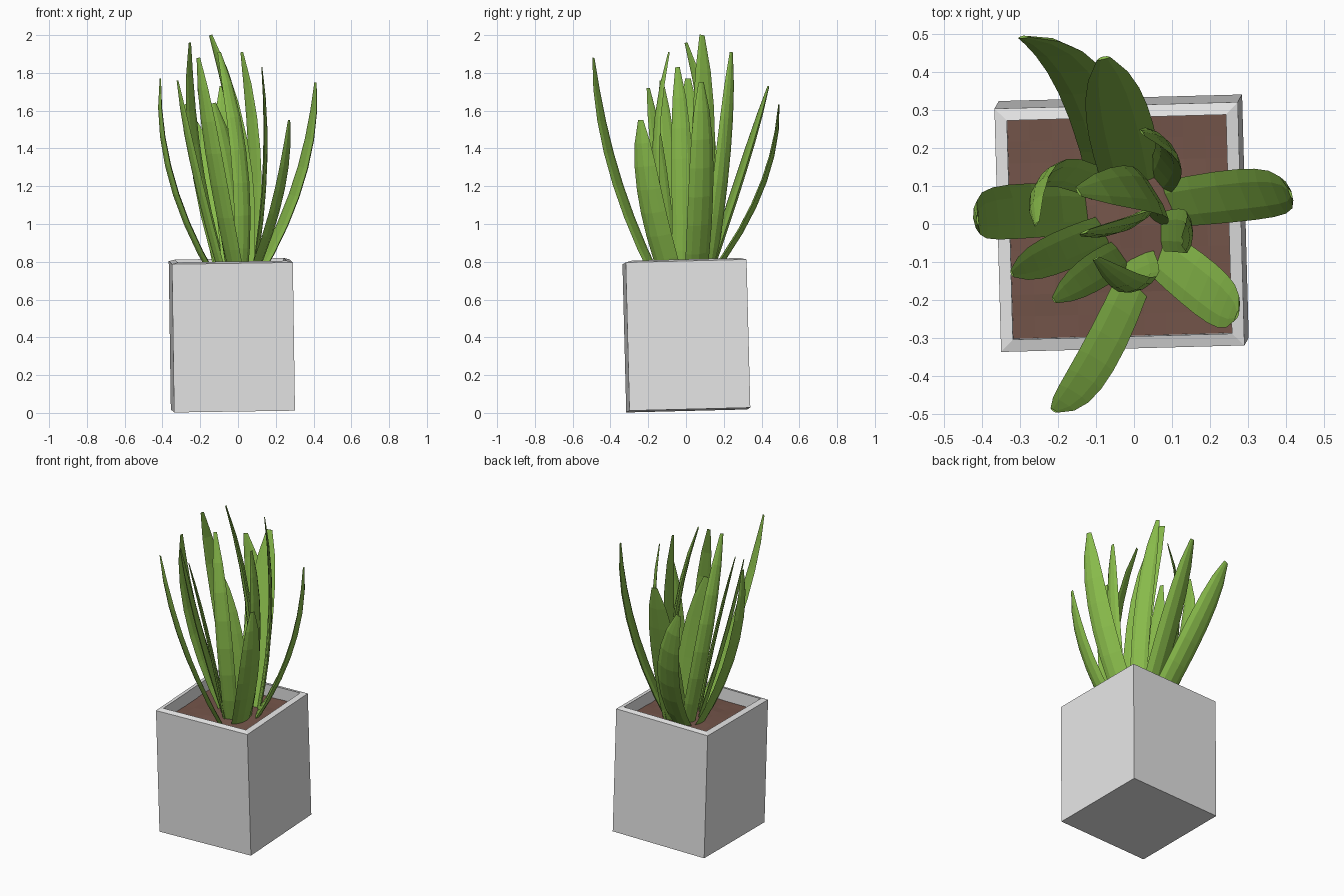
import bpy, bmesh, math, random
from mathutils import Vector, Matrix, Euler

random.seed(4)
if "Cube" in bpy.data.objects:
    bpy.data.objects.remove(bpy.data.objects["Cube"], do_unlink=True)


def material(name, rgb):
    mat = bpy.data.materials.new(name)
    mat.use_nodes = True
    colour = (*rgb, 1)
    mat.diffuse_color = colour
    shader = next(n for n in mat.node_tree.nodes if n.type == 'BSDF_PRINCIPLED')
    shader.inputs["Base Color"].default_value = colour
    return mat


def finish(bm, name, mat):
    bmesh.ops.recalc_face_normals(bm, faces=bm.faces)
    mesh = bpy.data.meshes.new(name)
    bm.to_mesh(mesh)
    bm.free()
    mesh.materials.append(mat)
    obj = bpy.data.objects.new(name, mesh)
    bpy.context.collection.objects.link(obj)
    return obj


grey = material("pale grey concrete", (0.79, 0.79, 0.79))
brown = material("brown soil", (0.175, 0.09, 0.068))
green = material("leaf green", (0.25, 0.5, 0.07))

# Slightly tilted frame shared by pot and soil, origin at the pot's underside
SIZE, HEIGHT, WALL = 0.64, 0.785, 0.032
tilt = Matrix.Translation((-0.027, 0.012, 0.015)) @ Euler((0.025, -0.015, 0.027)).to_matrix().to_4x4()

# Pot: a box with a sloped rim and a hollow top
bm = bmesh.new()
bmesh.ops.create_cube(bm, size=1)
bmesh.ops.scale(bm, vec=(SIZE, SIZE, HEIGHT), verts=bm.verts)
bmesh.ops.translate(bm, vec=(0, 0, HEIGHT / 2), verts=bm.verts)
top = max(bm.faces, key=lambda f: f.calc_center_median().z)
bmesh.ops.inset_region(bm, faces=[top], thickness=WALL, use_even_offset=True)
bmesh.ops.translate(bm, vec=(0, 0, 0.009), verts=top.verts)
inner = bmesh.ops.extrude_face_region(bm, geom=[top])
bmesh.ops.delete(bm, geom=[top], context='FACES_ONLY')
bmesh.ops.translate(bm, vec=(0, 0, -0.12),
                    verts=[g for g in inner["geom"] if isinstance(g, bmesh.types.BMVert)])
finish(bm, "pot", grey).matrix_world = tilt

# Soil: an uneven sheet with a low mound round the plant
bm = bmesh.new()
bmesh.ops.create_grid(bm, x_segments=10, y_segments=10, size=SIZE / 2 - WALL)
for v in bm.verts:
    mound = 0.02 * max(0, 1 - v.co.length / 0.22)
    v.co.z = HEIGHT - 0.07 + mound + random.uniform(-0.002, 0.002)
finish(bm, "soil", brown).matrix_world = tilt

# Leaf cross-section: rounded outside, nearly flat inside (side, outward)
SECTION = [(-1, 0), (-0.6, 0.22), (0, 0.32), (0.6, 0.22), (1, 0), (0.5, -0.1), (-0.5, -0.1)]
ROOT, RINGS = 0.7, 7


def leaf(name, base, middle, tip, width, yaw=None):
    """Tapered blade along a curve through base, middle and tip."""
    a, c = Vector((*base, ROOT)), Vector(tip)
    b = Vector((*middle, (ROOT + c.z) / 2))
    if yaw is None:
        yaw = math.atan2(c.y - a.y, c.x - a.x)
    else:
        yaw = math.radians(yaw)
    facing = Vector((math.cos(yaw), math.sin(yaw), 0))
    bm = bmesh.new()
    rings = []
    for i in range(RINGS + 1):
        t = i / RINGS
        p = a * (2 * t - 1) * (t - 1) + b * 4 * t * (1 - t) + c * t * (2 * t - 1)
        d = (a * (4 * t - 3) + b * (4 - 8 * t) + c * (4 * t - 1)).normalized()
        out = (facing - d * facing.dot(d)).normalized()
        side = d.cross(out)
        # widest below the middle, narrowing to a blunt point
        half = width / 2 * (0.85 + 0.6 * t - 0.8 * t ** 2 - 0.45 * t ** 6)
        rings.append([bm.verts.new(p + side * half * u + out * half * v) for u, v in SECTION])
    n = len(SECTION)
    for lo, hi in zip(rings, rings[1:]):
        for k in range(n):
            bm.faces.new((lo[k], lo[(k + 1) % n], hi[(k + 1) % n], hi[k]))
    bm.faces.new(rings[0])
    bm.faces.new(rings[-1])
    finish(bm, name, green)


# Outer leaves, spreading
leaf("leaf_left", (0.08, 0.05), (0.32, 0.08), (0.41, 0.08, 1.75), 0.15, 22)
leaf("leaf_right", (-0.11, 0.04), (-0.345, 0.03), (-0.41, 0.01, 1.77), 0.15)
leaf("leaf_back_right", (-0.05, 0.1), (-0.14, 0.38), (-0.29, 0.49, 1.63), 0.16, 95)
leaf("leaf_back", (0.0, 0.1), (-0.04, 0.27), (-0.08, 0.435, 1.73), 0.18)
leaf("leaf_front_left", (0.06, -0.07), (0.205, -0.185), (0.27, -0.24, 1.55), 0.15, -22)
leaf("leaf_front", (0.0, -0.15), (-0.115, -0.385), (-0.21, -0.49, 1.88), 0.11)

# Middle leaves, leaning
leaf("leaf_front_right", (-0.07, -0.02), (-0.21, -0.08), (-0.32, -0.13, 1.76), 0.11)
leaf("leaf_front_right_inner", (-0.03, -0.08), (-0.11, -0.13), (-0.21, -0.2, 1.72), 0.1)
leaf("leaf_back_left", (0.06, 0.11), (0.09, 0.19), (0.02, 0.24, 1.91), 0.11, 40)
leaf("leaf_curled_right", (-0.07, 0.09), (-0.22, 0.13), (-0.255, 0.0, 1.96), 0.1, 140)

# Inner leaves, upright
leaf("leaf_tall", (0.04, 0.05), (0.025, 0.09), (-0.145, 0.085, 2.0), 0.16, 212)
leaf("leaf_inner_left", (0.07, -0.02), (0.135, -0.02), (0.125, -0.045, 1.83), 0.12, 0)
leaf("leaf_inner_front", (0.01, -0.08), (0.01, -0.16), (-0.1, -0.09, 1.91), 0.1, -65)
leaf("leaf_inner_right", (0.0, 0.02), (-0.04, 0.0), (-0.13, -0.02, 1.64), 0.15, -65)
